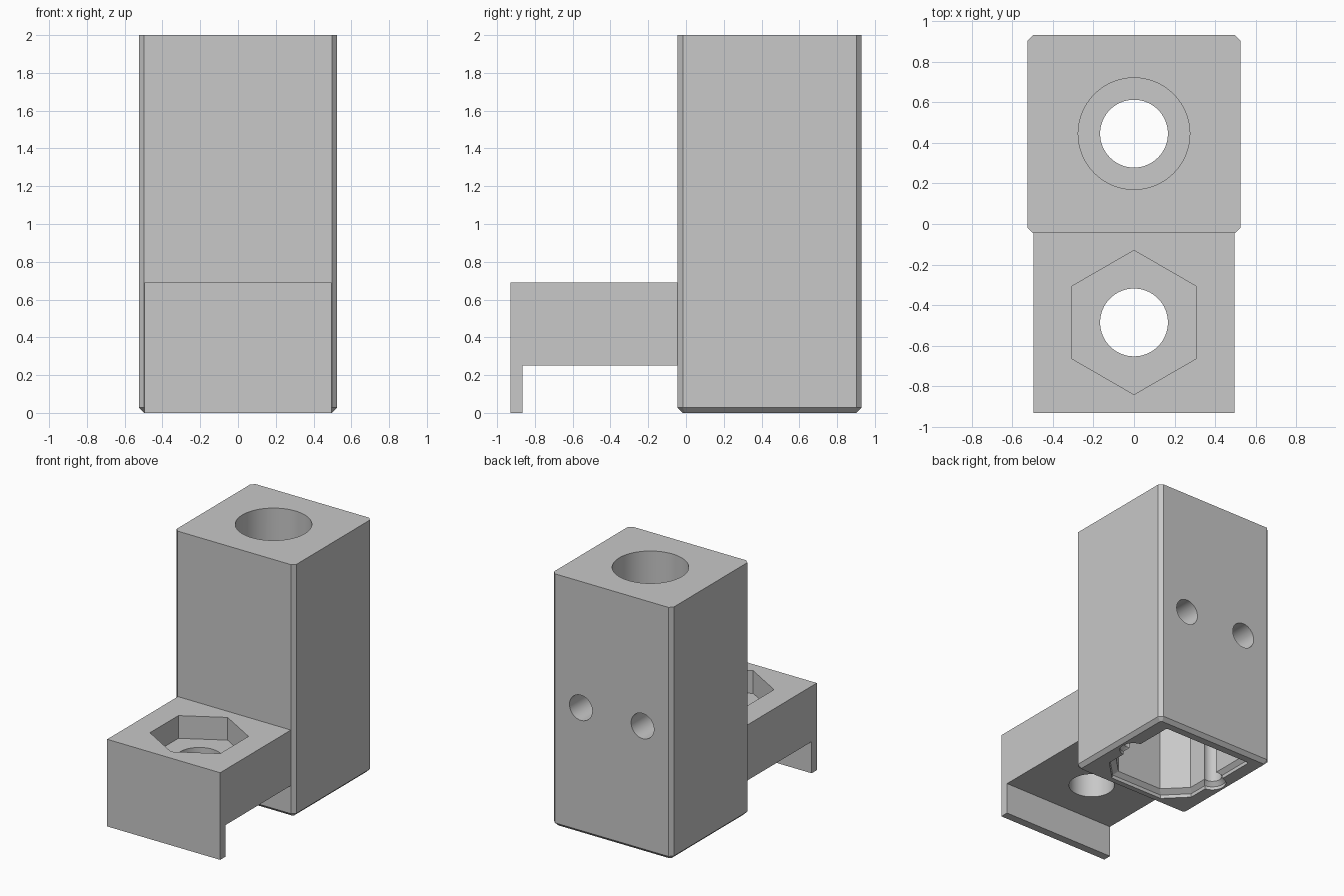
import bpy, bmesh
from math import radians, sin, cos, pi
from mathutils import Matrix, Vector

cube = bpy.data.objects.get("Cube")
if cube:
    bpy.data.objects.remove(cube, do_unlink=True)

grey = bpy.data.materials.new("light grey plastic")
grey.use_nodes = True
grey.diffuse_color = (0.58, 0.58, 0.58, 1)
grey.node_tree.nodes["Principled BSDF"].inputs["Base Color"].default_value = grey.diffuse_color


def loft(name, rings):
    """Solid through rings given as (outline, z), bottom to top."""
    bm = bmesh.new()
    loops = [[bm.verts.new((x, y, z)) for x, y in outline] for outline, z in rings]
    n = len(loops[0])
    for low, high in zip(loops, loops[1:]):
        for i in range(n):
            j = (i + 1) % n
            bm.faces.new((low[i], low[j], high[j], high[i]))
    bm.faces.new(loops[0][::-1])
    bm.faces.new(loops[-1])
    bmesh.ops.recalc_face_normals(bm, faces=bm.faces)
    mesh = bpy.data.meshes.new(name)
    bm.to_mesh(mesh)
    bm.free()
    mesh.materials.append(grey)
    obj = bpy.data.objects.new(name, mesh)
    bpy.context.collection.objects.link(obj)
    return obj


def prism(name, outline, z0, z1):
    return loft(name, [(outline, z0), (outline, z1)])


def round_outline(cx, cy, r, n=64, start=0.0):
    return [(cx + r * cos(start + 2 * pi * i / n), cy + r * sin(start + 2 * pi * i / n))
            for i in range(n)]


def box_outline(hx, y0, y1, front, back):
    """Rectangle with cut corners at the front and back."""
    right = [(hx - front, y0), (hx, y0 + front), (hx, y1 - back), (hx - back, y1)]
    return right + [(-x, y) for x, y in reversed(right)]


def combine(obj, tool, operation="DIFFERENCE"):
    tool.hide_render = True
    mod = obj.modifiers.new(operation.title(), "BOOLEAN")
    mod.operation, mod.solver, mod.object = operation, "EXACT", tool
    bpy.context.view_layer.objects.active = obj
    bpy.ops.object.modifier_apply(modifier=mod.name)
    bpy.data.objects.remove(tool, do_unlink=True)


BORE = 0.167
BLOCK_Y, ARM_Y = 0.445, -0.485
EDGE = 0.028

# Tall block with cut upright corners and a bevelled foot
outer = box_outline(0.525, -0.045, 0.93, EDGE, EDGE)
foot = box_outline(0.525 - EDGE, -0.045 + EDGE, 0.93 - EDGE, 0.012, 0.012)
block = loft("tall_block", [(foot, 0), (outer, EDGE), (outer, 2)])

# Socket in the foot with a flared mouth and a round groove on each side
def socket_outline(gap):
    return box_outline(0.36 + gap, 0.06 - gap, 0.81 + gap, 0.16, 0.01)

combine(block, loft("socket_cutter", [(socket_outline(0.035), -0.01),
                                      (socket_outline(0.03), 0.025),
                                      (socket_outline(0), 0.055),
                                      (socket_outline(0), 0.6)]))
for side in (-1, 1):
    rings = [(round_outline(side * 0.38, BLOCK_Y, r, 32), z)
             for r, z in ((0.1, -0.01), (0.1, 0.025), (0.07, 0.055), (0.07, 0.6))]
    combine(block, loft("groove_cutter", rings))

# Upright bore, wider at the top
combine(block, prism("bore_cutter", round_outline(0, BLOCK_Y, BORE), 0.5, 2.1))
combine(block, prism("wide_bore_cutter", round_outline(0, BLOCK_Y, 0.275), 1.3, 2.1))

# Two blind screw holes in the back
for side in (-1, 1):
    cutter = prism("screw_hole_cutter", round_outline(0, 0, 0.1, 48), 0, 0.6)
    cutter.data.transform(Matrix.Translation(Vector((side * 0.27, 1.0, 1.0)))
                          @ Matrix.Rotation(radians(90), 4, "X"))
    combine(block, cutter)

# Front arm with a downward lip
arm = prism("front_arm", box_outline(0.495, -0.93, -0.045, 0, 0)[::2], 0.25, 0.69)
bpy.data.objects.remove(arm, do_unlink=True)


def plain_box(name, y0, y1, z0, z1, hx=0.495):
    return prism(name, [(-hx, y0), (hx, y0), (hx, y1), (-hx, y1)], z0, z1)


arm = plain_box("front_arm", -0.93, -0.045, 0, 0.69)
combine(arm, plain_box("underside_cutter", -0.865, 0.1, -0.1, 0.25, 0.6))

# Hexagonal nut pocket and bolt hole through the arm
combine(arm, prism("nut_cutter", round_outline(0, ARM_Y, 0.355, 6, pi / 2), 0.51, 0.8))
combine(arm, prism("bolt_cutter", round_outline(0, ARM_Y, BORE), 0.1, 0.8))

# Smooth bores, crisp edges
for obj in (block, arm):
    bpy.ops.object.select_all(action="DESELECT")
    obj.select_set(True)
    bpy.context.view_layer.objects.active = obj
    bpy.ops.object.shade_smooth_by_angle(angle=radians(25))
